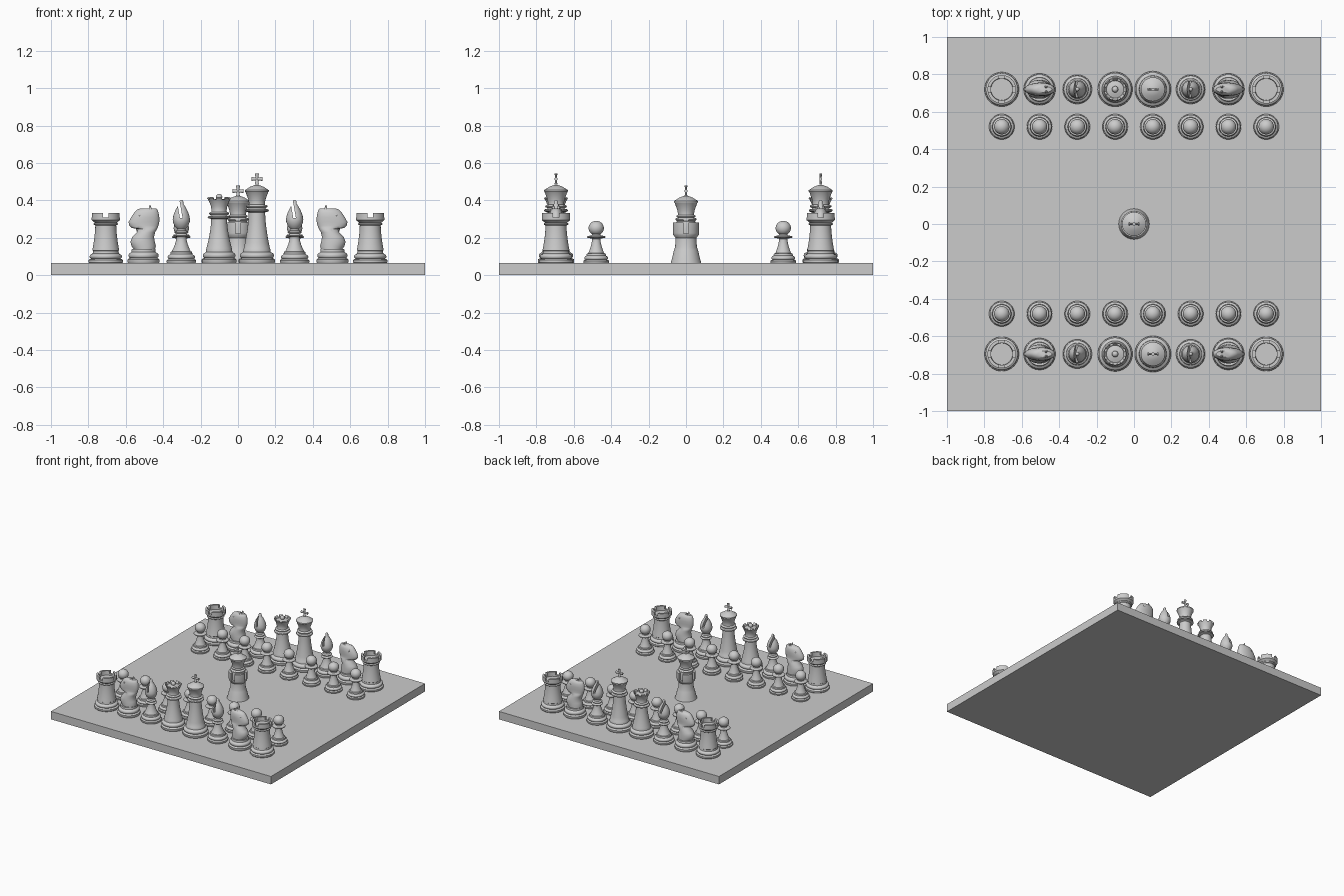
import bpy
import bmesh
from math import sin, cos, pi, radians
from mathutils import Matrix, Vector

if "Cube" in bpy.data.objects:
    bpy.data.objects.remove(bpy.data.objects["Cube"])

scene = bpy.context.scene
FLOOR = 0.065
SIDES = 40

grey = bpy.data.materials.new("plain_grey")
grey.use_nodes = True
grey.diffuse_color = (0.6, 0.6, 0.6, 1)
grey.node_tree.nodes["Principled BSDF"].inputs["Base Color"].default_value = (0.6, 0.6, 0.6, 1)


# Shape helpers
def loft(bm, sections):
    """Stack elliptical rings given as (z, x_min, x_max, half_depth)."""
    rings = []
    for z, lo, hi, depth in sections:
        mid, half = (lo + hi) / 2, (hi - lo) / 2
        angles = [2 * pi * i / SIDES for i in range(SIDES)]
        rings.append([bm.verts.new((mid + half * cos(a), depth * sin(a), z)) for a in angles])
    for low, high in zip(rings, rings[1:]):
        for i in range(SIDES):
            j = (i + 1) % SIDES
            bm.faces.new((low[i], low[j], high[j], high[i]))
    bm.faces.new(rings[0][::-1])
    bm.faces.new(rings[-1])


def lathe(profile):
    bm = bmesh.new()
    loft(bm, [(z, -r, r, r) for r, z in profile])
    return bm


def bead(r, z0, z1, bulge, n=6):
    """Half-round moulding between two heights."""
    return [(r + bulge * sin(pi * i / n), (z0 + z1) / 2 - (z1 - z0) / 2 * cos(pi * i / n))
            for i in range(n + 1)]


def foot(r, top):
    """Stepped round foot shared by all regular pieces."""
    h = top - FLOOR
    at = lambda k: FLOOR + h * k
    return ([(r * 0.97, FLOOR), (r, at(0.06)), (r, at(0.25)), (r * 0.93, at(0.33))]
            + bead(r * 0.84, at(0.36), at(0.72), r * 0.1)
            + [(r * 0.76, at(0.8)), (r * 0.74, at(1))])


def stem(r0, z0, r1, z1, n=6):
    """Concave taper."""
    return [(r1 + (r0 - r1) * (1 - i / n) ** 1.6, z0 + (z1 - z0) * i / n) for i in range(n + 1)]


def box(bm, centre, size, turn=Matrix()):
    bmesh.ops.create_cube(bm, size=1, matrix=Matrix.Translation(centre) @ turn
                          @ Matrix.Diagonal((*size, 1)))


def ball(bm, centre, r, squash=1):
    bmesh.ops.create_uvsphere(bm, u_segments=24, v_segments=14, radius=r,
                              matrix=Matrix.Translation(centre) @ Matrix.Diagonal((1, 1, squash, 1)))


def cross(bm, z):
    """Four flared arms meeting at a centre."""
    for k in range(4):
        turn = Matrix.Diagonal((1, 0.7, 1, 1)) @ Matrix.Rotation(k * pi / 2, 4, 'Y')
        bmesh.ops.create_cone(bm, cap_ends=True, segments=12, radius1=0.006, radius2=0.011, depth=0.03,
                              matrix=Matrix.Translation((0, 0, z)) @ turn @ Matrix.Translation((0, 0, 0.015)))


def place(name, mesh, x=0, y=0, turn=0):
    obj = bpy.data.objects.new(name, mesh)
    obj.location = (x, y, 0)
    obj.rotation_euler.z = turn
    scene.collection.objects.link(obj)
    return obj


def to_mesh(bm, name):
    bmesh.ops.recalc_face_normals(bm, faces=bm.faces)
    mesh = bpy.data.meshes.new(name)
    bm.to_mesh(mesh)
    bm.free()
    return mesh


def cut(bm, cutter):
    """Subtract the cutter and return the carved body."""
    body = place("body_tmp", to_mesh(bm, "body_tmp"))
    tool = place("cutter_tmp", to_mesh(cutter, "cutter_tmp"))
    tool.hide_render = True
    mod = body.modifiers.new("carve", 'BOOLEAN')
    mod.operation, mod.object, mod.solver = 'DIFFERENCE', tool, 'EXACT'
    mod.use_self = True
    graph = bpy.context.evaluated_depsgraph_get()
    carved = bpy.data.meshes.new_from_object(body.evaluated_get(graph))
    result = bmesh.new()
    result.from_mesh(carved)
    for obj in (body, tool):
        old = obj.data
        bpy.data.objects.remove(obj)
        bpy.data.meshes.remove(old)
    bpy.data.meshes.remove(carved)
    return result


def finish(bm, name):
    mesh = to_mesh(bm, name)
    mesh.materials.clear()
    mesh.materials.append(grey)
    mesh.shade_smooth()
    mesh.set_sharp_from_angle(angle=radians(35))
    return mesh


# Pawn
def pawn():
    bm = lathe(foot(0.068, 0.115) + stem(0.042, 0.118, 0.022, 0.195)
               + [(0.03, 0.197)] + bead(0.04, 0.199, 0.21, 0.01) + [(0.024, 0.214), (0.02, 0.225)])
    ball(bm, (0, 0, 0.252), 0.041, 0.95)
    return finish(bm, "pawn")


# Rook with a sunken, notched top
def rook():
    bm = lathe(foot(0.092, 0.13) + stem(0.072, 0.133, 0.056, 0.265) + bead(0.058, 0.268, 0.28, 0.008)
               + [(0.064, 0.285), (0.076, 0.295), (0.076, 0.333), (0.06, 0.333), (0.058, 0.298)])
    slots = bmesh.new()
    for size in ((0.2, 0.03, 0.05), (0.03, 0.2, 0.05)):
        box(slots, (0, 0, 0.335), size)
    return finish(cut(bm, slots), "rook")


# Knight facing -x: neck and head lofted upward, then ears and eyes
def knight():
    bm = lathe(foot(0.085, 0.14))
    loft(bm, [(0.135, -0.05, 0.06, 0.05), (0.155, -0.064, 0.066, 0.05), (0.18, -0.07, 0.06, 0.05),
              (0.205, -0.06, 0.056, 0.047), (0.23, -0.036, 0.062, 0.042), (0.247, -0.03, 0.072, 0.038),
              (0.253, -0.062, 0.075, 0.036), (0.266, -0.077, 0.08, 0.035), (0.285, -0.08, 0.084, 0.035),
              (0.31, -0.066, 0.084, 0.036), (0.335, -0.05, 0.08, 0.033), (0.35, -0.036, 0.074, 0.026),
              (0.358, -0.015, 0.066, 0.016)])
    for side in (-1, 1):
        bmesh.ops.create_cone(bm, cap_ends=True, segments=12, radius1=0.013, radius2=0.002, depth=0.035,
                              matrix=Matrix.Translation((0.035, side * 0.013, 0.357)))
        ball(bm, (-0.02, side * 0.024, 0.322), 0.009)
    return finish(bm, "knight")


# Bishop with a slanted slot through the head
def bishop():
    head = [(0.022, 0.248), (0.036, 0.262), (0.045, 0.285), (0.046, 0.3), (0.042, 0.322),
            (0.033, 0.345), (0.021, 0.367), (0.011, 0.382), (0.011, 0.392), (0.007, 0.4), (0.002, 0.403)]
    bm = lathe(foot(0.078, 0.125) + stem(0.05, 0.128, 0.026, 0.205) + bead(0.03, 0.207, 0.219, 0.014)
               + bead(0.026, 0.223, 0.238, 0.012) + head)
    slot = bmesh.new()
    box(slot, (-0.009, 0, 0.355), (0.014, 0.2, 0.1), Matrix.Rotation(radians(-10), 4, 'Y'))
    return finish(cut(bm, slot), "bishop")


# Queen with a scalloped crown
def queen():
    bm = lathe(foot(0.093, 0.14) + stem(0.068, 0.143, 0.042, 0.3) + bead(0.046, 0.302, 0.318, 0.016)
               + bead(0.042, 0.322, 0.338, 0.012)
               + [(0.04, 0.345), (0.044, 0.37), (0.054, 0.395), (0.064, 0.412), (0.058, 0.418),
                  (0.046, 0.4), (0.03, 0.405), (0.012, 0.41)])
    notches = bmesh.new()
    for k in range(8):
        a = (k + 0.5) * pi / 4
        box(notches, (0.06 * cos(a), 0.06 * sin(a), 0.416), (0.03, 0.017, 0.024), Matrix.Rotation(a, 4, 'Z'))
    bm = cut(bm, notches)
    ball(bm, (0, 0, 0.418), 0.017)
    return finish(bm, "queen")


# Flared crown used by the king and the central piece
def crown(z):
    return ([(0.043, z), (0.047, z + 0.02), (0.06, z + 0.055), (0.064, z + 0.06), (0.064, z + 0.067),
             (0.056, z + 0.072), (0.036, z + 0.085), (0.012, z + 0.094)])


def king():
    bm = lathe(foot(0.097, 0.14) + stem(0.07, 0.143, 0.044, 0.335) + bead(0.048, 0.338, 0.355, 0.016)
               + bead(0.044, 0.36, 0.377, 0.014) + crown(0.388))
    cross(bm, 0.515)
    return finish(bm, "king")


# Central piece: conical skirt, notched tower band, collars and crown
def central_tower():
    bm = lathe([(0.082, FLOOR), (0.076, 0.085), (0.064, 0.135), (0.058, 0.15), (0.056, 0.2),
                (0.068, 0.215), (0.07, 0.225), (0.07, 0.282), (0.052, 0.282), (0.05, 0.288)]
               + bead(0.046, 0.29, 0.306, 0.012) + bead(0.043, 0.308, 0.322, 0.009) + crown(0.33))
    slots = bmesh.new()
    for k in range(4):
        a = k * pi / 2
        box(slots, Vector((cos(a), sin(a), 0)) * 0.073 + Vector((0, 0, 0.26)),
            (0.044, 0.028, 0.075), Matrix.Rotation(a, 4, 'Z'))
    bm = cut(bm, slots)
    cross(bm, 0.45)
    return finish(bm, "central_tower")


# Board
bm = bmesh.new()
box(bm, (0, 0, FLOOR / 2), (2, 2, FLOOR))
place("board", finish(bm, "board"))

# Both armies share the same piece meshes
pawn_mesh = pawn()
pieces = [(n, f()) for n, f in (("rook", rook), ("knight", knight), ("bishop", bishop),
                                ("queen", queen), ("king", king))]
order = [0, 1, 2, 3, 4, 2, 1, 0]
for row, officers_y, pawns_y in (("front", -0.695, -0.48), ("back", 0.72, 0.52)):
    for col, index in enumerate(order):
        x = (col - 3.5) * 0.202
        side = "left" if x > 0 else "right"
        name, mesh = pieces[index]
        place(f"{row}_{side}_{name}", mesh, x, officers_y, pi if name == "knight" and x > 0 else 0)
        place(f"{row}_pawn_{col + 1}", pawn_mesh, x, pawns_y)
place("central_tower", central_tower())
